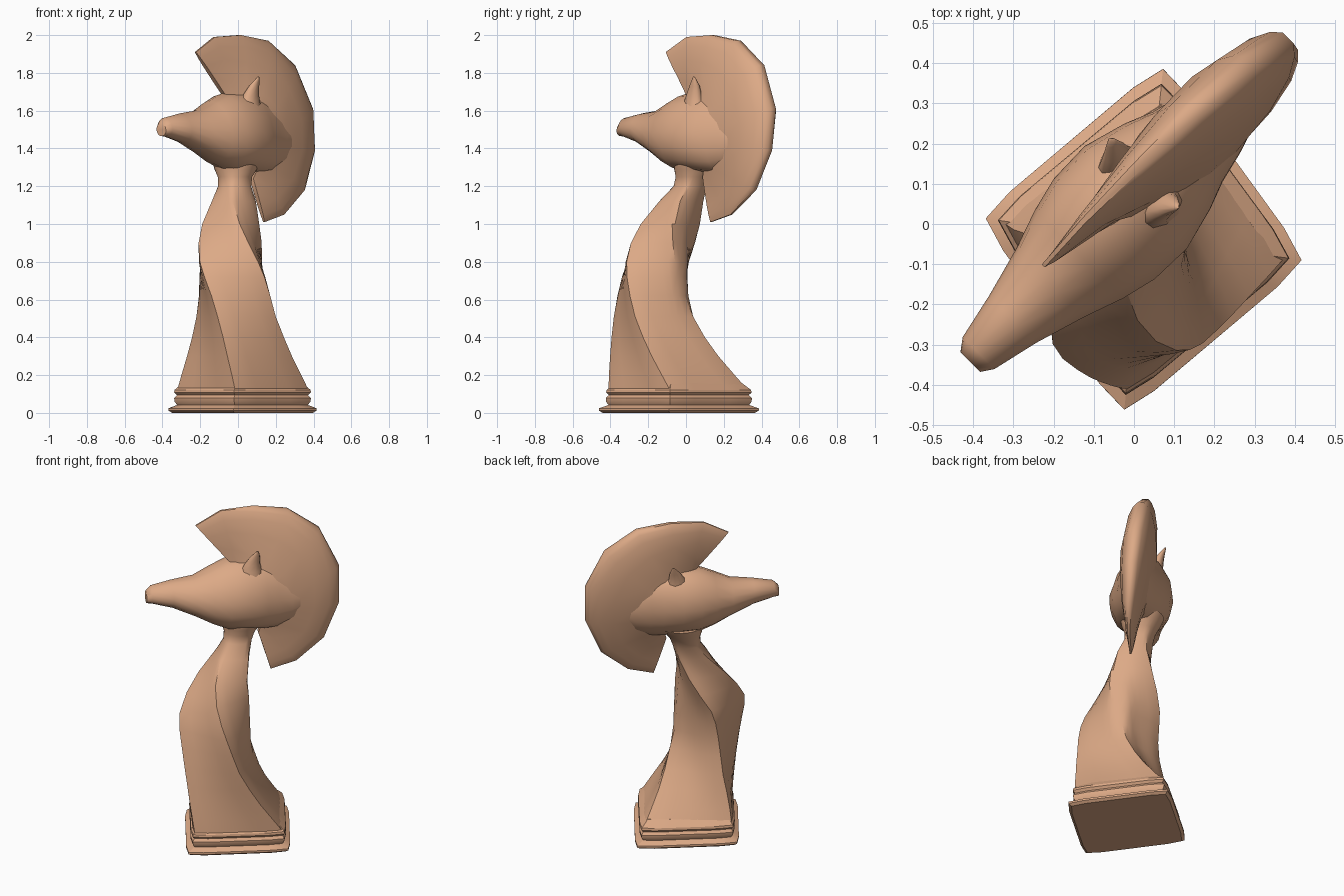
import bpy, bmesh
from math import sin, cos, pi, radians

R = 0.7071


def head_point(s, t, z):
    """Head frame: s runs snout to mane on the diagonal, t sideways, with a slight roll."""
    t += 0.045 + 0.1 * (z - 1.5)
    return ((s - t) * R, (s + t) * R, z)


def loft(name, rings, angle=40):
    """Skin a list of closed rings that have equal point counts."""
    bm = bmesh.new()
    rows = [[bm.verts.new(p) for p in ring] for ring in rings]
    n = len(rows[0])
    for a, b in zip(rows, rows[1:]):
        for i in range(n):
            j = (i + 1) % n
            bm.faces.new((a[i], a[j], b[j], b[i]))
    bm.faces.new(rows[0][::-1])
    bm.faces.new(rows[-1])
    bmesh.ops.recalc_face_normals(bm, faces=bm.faces)
    mesh = bpy.data.meshes.new(name)
    bm.to_mesh(mesh)
    bm.free()
    ob = bpy.data.objects.new(name, mesh)
    bpy.context.collection.objects.link(ob)
    bpy.ops.object.select_all(action='DESELECT')
    ob.select_set(True)
    bpy.context.view_layer.objects.active = ob
    bpy.ops.object.shade_smooth_by_angle(angle=radians(angle))
    mat = bpy.data.materials.get("clay") or bpy.data.materials.new("clay")
    mat.diffuse_color = (0.72, 0.40, 0.24, 1)
    mesh.materials.append(mat)
    return ob


def square_ring(z, cx, cy, r, turn, rnd, n=32):
    """Square section with softened corners; turn is the angle of one corner."""
    k = max(0, 1 - z / 0.5)  # the foot is slightly longer in y
    bulge = max(0, 1 - abs(z - 0.45) / 0.3)  # the left corner swells backwards
    back = 0.055 - 0.055 * (z - 0.62) if 0.6 < z < 1.05 else 9  # nape is flattened
    ring = []
    for i in range(n):
        a = 2 * pi * i / n
        sq = min(1 / (abs(cos(a)) + abs(sin(a))), 0.96)
        q = r * (sq * (1 - rnd) + 0.9 * rnd)
        b = a + radians(turn)
        x = cx + q * cos(b) * (1 - 0.025 * k)
        y = cy + q * sin(b) * (1 + 0.055 * k) + 0.05 * bulge * max(0, -cos(a)) ** 3
        cut = max(0, (x + y) * R - back) * R
        ring.append((x - cut, y - cut, z))
    return ring


# Square plinth with moulded rims
plinth = [(0, 0.40), (0.012, 0.422), (0.024, 0.422), (0.042, 0.372), (0.06, 0.386),
          (0.078, 0.388), (0.094, 0.372), (0.108, 0.388), (0.122, 0.385), (0.145, 0.355), (0.16, 0.335)]
loft("plinth", [square_ring(z, 0.024, -0.038, r, -7, 0) for z, r in plinth], 30)

# Twisting body and neck: z, centre x, centre y, radius, turn, roundness
neck = [(0.13, 0.025, -0.045, 0.368, -7, 0), (0.2, 0.018, -0.075, 0.34, -9, 0),
        (0.3, 0.008, -0.115, 0.3, -13, 0), (0.4, 0.0, -0.147, 0.268, -18, 0.02),
        (0.51, -0.01, -0.172, 0.242, -25, 0.05), (0.62, -0.018, -0.174, 0.235, -33, 0.05),
        (0.72, -0.03, -0.165, 0.235, -41, 0.05), (0.8, -0.04, -0.152, 0.228, -48, 0.05),
        (0.9, -0.039, -0.122, 0.203, -61, 0.08), (1.0, -0.033, -0.083, 0.17, -75, 0.12),
        (1.12, -0.022, -0.025, 0.124, -93, 0.3), (1.2, -0.018, 0.022, 0.097, -100, 0.7),
        (1.25, -0.016, 0.037, 0.102, -100, 0.9), (1.29, -0.012, 0.05, 0.125, -100, 1),
        (1.33, -0.01, 0.06, 0.14, -100, 1)]
loft("neck", [square_ring(*k) for k in neck], 45)

# Head and snout, fading back into the mane: s, centre z, half width, half height
head = [(-0.53, 1.5, 0.035, 0.035), (-0.5, 1.513, 0.056, 0.05), (-0.38, 1.508, 0.083, 0.078),
        (-0.25, 1.487, 0.12, 0.115), (-0.15, 1.485, 0.155, 0.165), (-0.06, 1.487, 0.177, 0.203),
        (0.05, 1.488, 0.18, 0.21), (0.16, 1.48, 0.15, 0.21), (0.23, 1.472, 0.122, 0.2),
        (0.31, 1.465, 0.102, 0.17), (0.38, 1.46, 0.08, 0.12)]
rings = []
for s, zc, w, h in head:
    ring = []
    for i in range(16):
        a = 2 * pi * i / 16
        ring.append(head_point(s, w * cos(a) * (1 - 0.08 * sin(a)), zc + h * sin(a)))
    rings.append(ring)
loft("head", rings, 50)

# Fan-shaped mane: blunt lens section swept round the rim (s, z)
rim = [(-0.233, 1.91), (-0.085, 1.99), (0.106, 2.0), (0.304, 1.97), (0.488, 1.84),
       (0.598, 1.61), (0.594, 1.39), (0.502, 1.18), (0.34, 1.05), (0.19, 1.01)]
section = [(0, 0.1), (0.35, 0.1), (0.65, 0.092), (0.85, 0.07), (0.95, 0.045), (1, 0.02)]
rings = []
for i, (s, z) in enumerate(rim):
    u = i / (len(rim) - 1)
    s0, z0 = -0.05 + 0.17 * u + 0.1 * sin(pi * u), 1.69 - 0.45 * u
    thick = 0.14 + 0.86 * max(0, sin(pi * u)) ** 1.4
    side = [(s0 + (s - s0) * f, max(h * thick, 0.005), z0 + (z - z0) * f) for f, h in section]
    rings.append([head_point(*p) for p in side] +
                 [head_point(a, -t, b) for a, t, b in reversed(side)])
loft("mane", rings, 50)

# Pair of pointed ears: s, side offset, z, radius along s, radius across
ear = [(0.075, 0.075, 1.62, 0.066, 0.045), (0.075, 0.077, 1.65, 0.06, 0.04),
       (0.08, 0.084, 1.69, 0.046, 0.031), (0.092, 0.096, 1.73, 0.032, 0.022),
       (0.103, 0.113, 1.765, 0.014, 0.01), (0.106, 0.12, 1.78, 0.004, 0.004)]
for name, m in (("left_ear", 1), ("right_ear", -1)):
    rings = []
    for s, t, z, rs, rt in ear:
        z -= 0.012 * (m + 1)  # the roll lowers the left ear
        rings.append([head_point(s + rs * cos(pi * i / 5), m * t + rt * sin(pi * i / 5), z)
                      for i in range(10)])
    loft(name, rings, 60)
